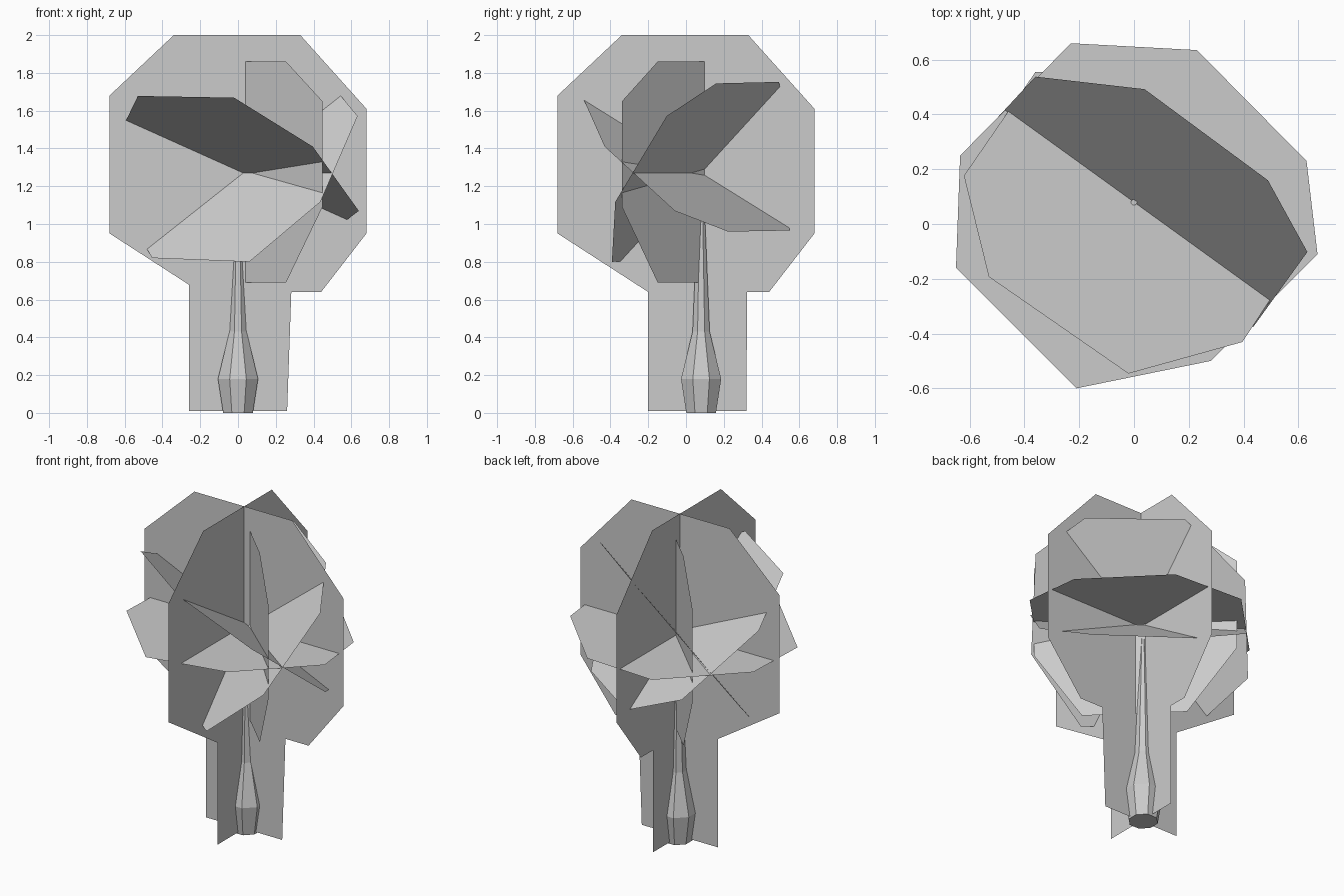
import bpy, bmesh, math
from mathutils import Vector

if "Cube" in bpy.data.objects:
    bpy.data.objects.remove(bpy.data.objects["Cube"])

UP = Vector((0, 0, 1))


def mesh_object(name, bm):
    mesh = bpy.data.meshes.new(name)
    bm.to_mesh(mesh)
    bm.free()
    obj = bpy.data.objects.new(name, mesh)
    bpy.context.collection.objects.link(obj)
    return obj


def card(name, origin, u, v, points):
    """Flat foliage card: 2D outline placed on the plane origin + a*u + b*v."""
    bm = bmesh.new()
    o, u, v = Vector(origin), Vector(u), Vector(v)
    face = bm.faces.new([bm.verts.new(o + u * a + v * b) for a, b in points])
    bmesh.ops.triangulate(bm, faces=[face])
    # merge the triangles back where they stay flat
    bmesh.ops.dissolve_limit(bm, angle_limit=0.01, verts=bm.verts[:], edges=bm.edges[:])
    return mesh_object(name, bm)


def tree_outline(stem_left, stem_right):
    """Crown octagon with a wide stem running to the ground."""
    joint_z = 0.95 - 0.646 * (stem_left + 0.68)
    return [(-0.34, 2.0), (0.33, 2.0), (0.68, 1.61), (0.68, 0.95), (0.44, 0.64),
            (stem_right, 0.64), (stem_right, 0.01), (stem_left, 0.01),
            (stem_left, joint_z), (-0.68, 0.95), (-0.68, 1.68)]


# Two crossed full-height cards
card("front_card", (0, 0.06, 0), (1, 0, 0), UP, tree_outline(-0.26, 0.26))
card("side_card", (0, 0, 0), (0, 1, 0), UP, tree_outline(-0.20, 0.32))

# Smaller upright card on the diagonal
a = math.radians(-44.4)
card("diagonal_card", (0.04, 0.06, 0), (math.cos(a), math.sin(a), 0), UP,
     [(-0.29, 1.86), (0.30, 1.86), (0.57, 1.65), (0.57, 1.09),
      (0.30, 0.69), (-0.29, 0.69), (-0.57, 1.09), (-0.57, 1.65)])

# Level card through the crown
card("level_card", (0, 0, 1.265), (1, 0, 0), (0, 1, 0),
     [(-0.23, 0.66), (0.23, 0.635), (0.63, 0.23), (0.67, -0.11),
      (0.28, -0.50), (-0.21, -0.60), (-0.65, -0.16), (-0.635, 0.25)])

# Two tilted cards hinged on one level axis, square to each other
centre = (0, 0.08, 1.27)
axis = Vector((0.81, -0.585, 0)).normalized()
side = Vector((0.585, 0.81, 0)).normalized()
steep, shallow = math.radians(53.5), math.radians(37.5)
card("steep_card", centre, axis, side * math.cos(steep) + UP * math.sin(steep),
     [(0.62, 0.375), (0.35, 0.59), (-0.21, 0.60), (-0.56, 0.27),
      (-0.60, -0.28), (-0.32, -0.56), (0.325, -0.585), (0.62, -0.19)])
card("shallow_card", centre, axis, side * math.cos(shallow) - UP * math.sin(shallow),
     [(0.60, 0.33), (0.315, 0.51), (-0.25, 0.50), (-0.57, 0.22),
      (-0.56, -0.36), (-0.27, -0.67), (0.35, -0.655), (0.62, -0.23)])

# Tapered eight-sided trunk
bm = bmesh.new()
rings = []
for z, r in [(0, 0.085), (0.18, 0.115), (0.43, 0.049), (1.28, 0.011)]:
    ring = []
    for i in range(8):
        t = math.pi / 8 + i * math.pi / 4
        ring.append(bm.verts.new((r * math.cos(t), 0.08 + r * math.sin(t), z)))
    rings.append(ring)
for low, high in zip(rings, rings[1:]):
    for i in range(8):
        j = (i + 1) % 8
        bm.faces.new((low[i], low[j], high[j], high[i]))
bm.faces.new(rings[0][::-1])
bm.faces.new(rings[-1])
mesh_object("trunk", bm)
